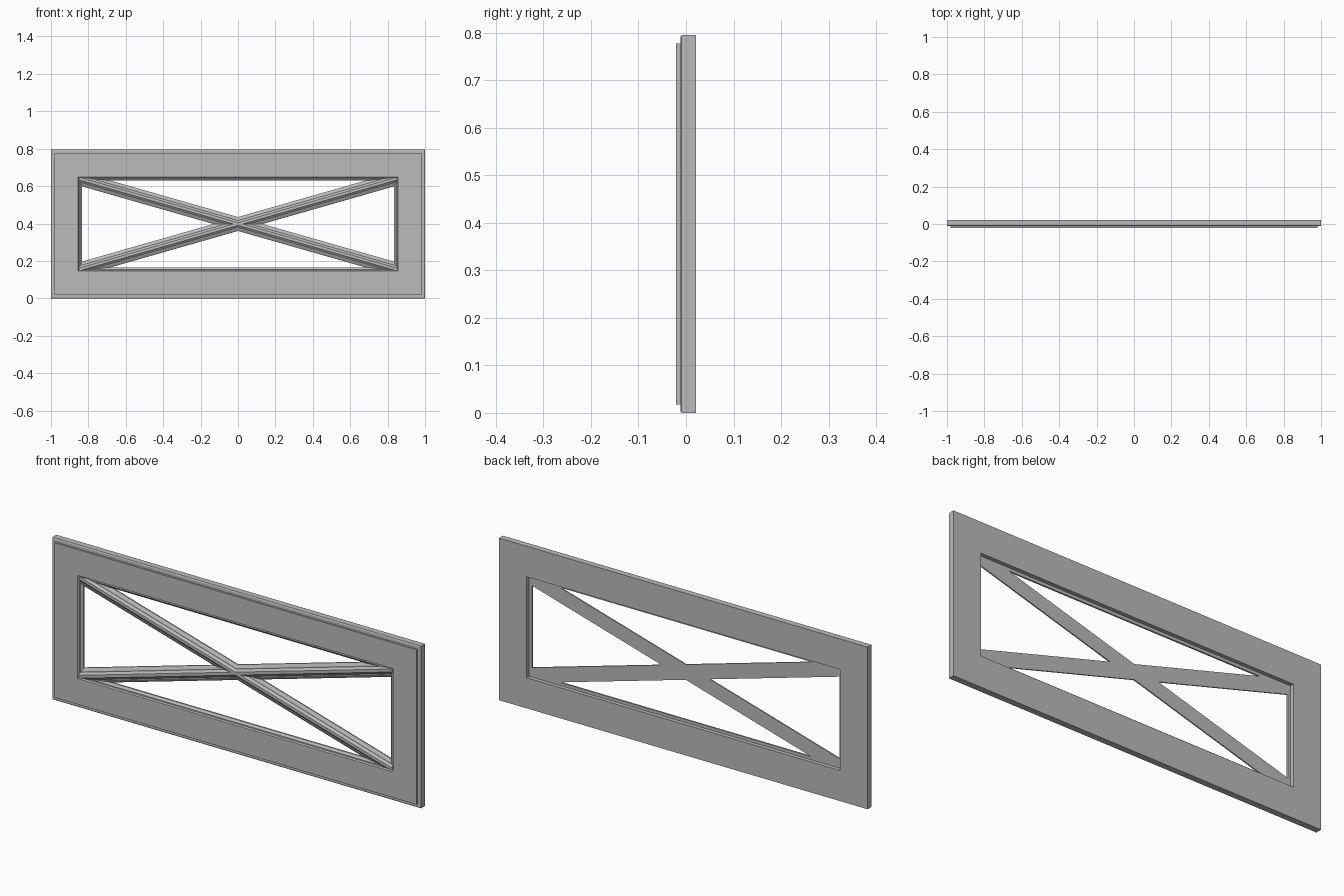
import bpy, bmesh, math
from mathutils import Vector

cube = bpy.data.objects.get("Cube")
if cube:
    bpy.data.objects.remove(cube)

HALF_X, HALF_Z = 1.0, 0.3975
grey = bpy.data.materials.new("neutral_grey")
grey.use_nodes = True
grey.diffuse_color = (0.5, 0.5, 0.5, 1)
grey.node_tree.nodes["Principled BSDF"].inputs["Base Color"].default_value = (0.5, 0.5, 0.5, 1)


def finish(name, bm):
    bmesh.ops.recalc_face_normals(bm, faces=bm.faces)
    mesh = bpy.data.meshes.new(name)
    bm.to_mesh(mesh)
    bm.free()
    mesh.materials.append(grey)
    obj = bpy.data.objects.new(name, mesh)
    obj.location.z = HALF_Z
    bpy.context.collection.objects.link(obj)
    return obj


def bridge(bm, a, b):
    n = len(a)
    for i in range(n):
        bm.faces.new((a[i], a[(i + 1) % n], b[(i + 1) % n], b[i]))


# Frame: a moulded section (inset from the rim, depth) swept around a rectangle
section = [(0, 0.021), (0, -0.009), (0.005, -0.012), (0.018, -0.012), (0.018, -0.021),
           (0.145, -0.021), (0.149, -0.014), (0.155, -0.014), (0.165, -0.006),
           (0.165, 0.002), (0.15, 0.002), (0.15, 0.021)]
bm = bmesh.new()
loops = []
for inset, y in section:
    x, z = HALF_X - inset, HALF_Z - inset
    loops.append([bm.verts.new((sx * x, y, sz * z))
                  for sx, sz in ((-1, -1), (1, -1), (1, 1), (-1, 1))])
for i, loop in enumerate(loops):
    bridge(bm, loop, loops[(i + 1) % len(loops)])
finish("frame", bm)

# Cross bars: ridged mouldings running corner to corner, trimmed to the opening
half_section = [(0.036, 0.002), (0.036, -0.004), (0.022, -0.012), (0.018, -0.012), (0.007, -0.021)]
bar_section = half_section + [(-w, y) for w, y in reversed(half_section)]
TRIM_X, TRIM_Z = 0.849, 0.2465


def cross_bar(name, side):
    bm = bmesh.new()
    along = Vector((0.84, 0, 0.24 * side)).normalized()
    across = Vector((-along.z, 0, along.x))
    ends = [[bm.verts.new(along * t + across * w + Vector((0, y, 0))) for w, y in bar_section]
            for t in (-1, 1)]
    bridge(bm, *ends)
    for end in ends:
        bm.faces.new(end)
    for normal, reach in (((1, 0, 0), TRIM_X), ((0, 0, 1), TRIM_Z)):
        for s in (-1, 1):
            n = Vector(normal) * s
            bmesh.ops.bisect_plane(bm, geom=bm.verts[:] + bm.edges[:] + bm.faces[:],
                                   plane_co=n * reach, plane_no=n, clear_outer=True)
            open_edges = [e for e in bm.edges if e.is_boundary]
            bmesh.ops.holes_fill(bm, edges=open_edges, sides=0)
    finish(name, bm)


cross_bar("rising_cross_bar", 1)
cross_bar("falling_cross_bar", -1)
